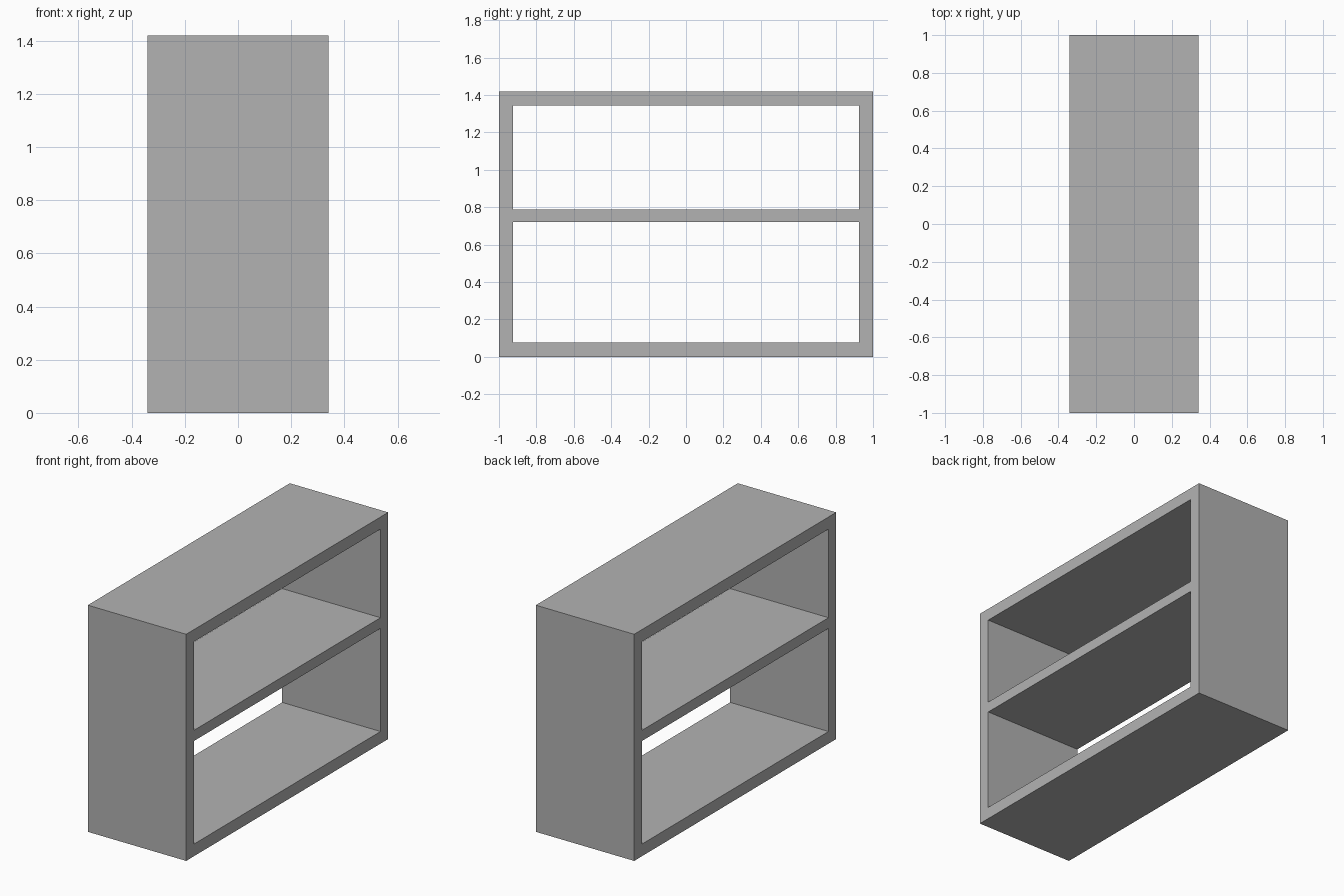
import bpy
import bmesh

cube = bpy.data.objects.get("Cube")
if cube:
    bpy.data.objects.remove(cube, do_unlink=True)

# Overall size and board positions
HALF_DEPTH = 0.341
HEIGHT = 1.42
BOARD = 0.076
SHELF_BOTTOM, SHELF_TOP = 0.722, 0.789

# Plain grey paint
GREY = (0.448, 0.448, 0.448, 1.0)
paint = bpy.data.materials.new("plain_grey")
paint.use_nodes = True
paint.diffuse_color = GREY
paint.node_tree.nodes["Principled BSDF"].inputs["Base Color"].default_value = GREY

# Side profile laid out as cells; the two openings are left out
ys = [-1, -1 + BOARD, 1 - BOARD, 1]
zs = [0, BOARD, SHELF_BOTTOM, SHELF_TOP, HEIGHT - BOARD, HEIGHT]
openings = {(1, 1), (1, 3)}

bm = bmesh.new()
grid = [[bm.verts.new((-HALF_DEPTH, y, z)) for z in zs] for y in ys]
for i in range(len(ys) - 1):
    for j in range(len(zs) - 1):
        if (i, j) not in openings:
            bm.faces.new((grid[i][j], grid[i + 1][j],
                          grid[i + 1][j + 1], grid[i][j + 1]))

# Extrude the profile through the depth of the unit
result = bmesh.ops.extrude_face_region(bm, geom=bm.faces[:], use_keep_orig=True)
moved = [g for g in result["geom"] if isinstance(g, bmesh.types.BMVert)]
bmesh.ops.translate(bm, verts=moved, vec=(2 * HALF_DEPTH, 0, 0))
bmesh.ops.recalc_face_normals(bm, faces=bm.faces[:])

mesh = bpy.data.meshes.new("shelf_unit")
bm.to_mesh(mesh)
bm.free()
mesh.materials.append(paint)
shelf_unit = bpy.data.objects.new("shelf_unit", mesh)
bpy.context.collection.objects.link(shelf_unit)
